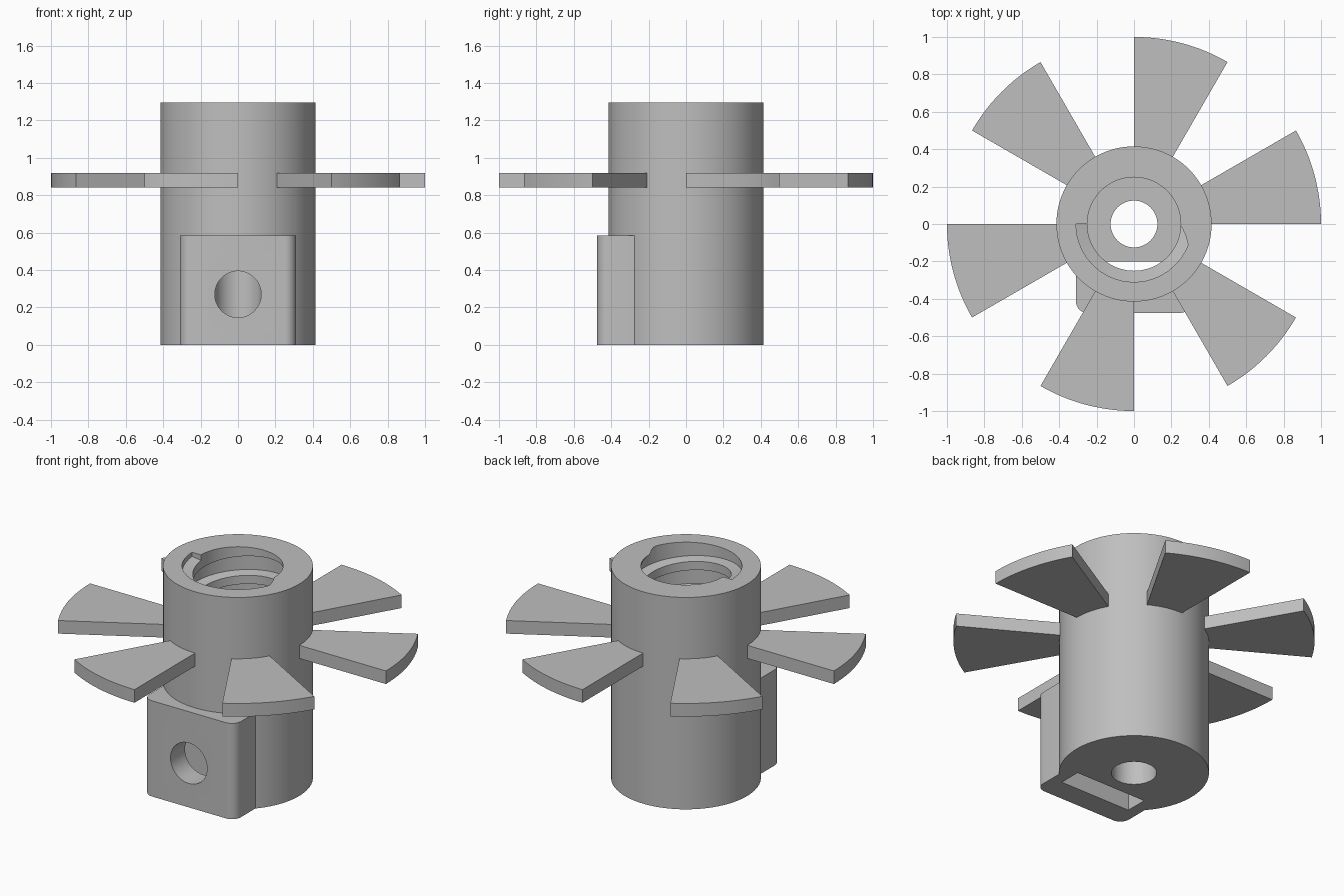
import bpy, bmesh, math
from math import cos, sin, pi, radians

if "Cube" in bpy.data.objects:
    bpy.data.objects.remove(bpy.data.objects["Cube"], do_unlink=True)

HEIGHT = 1.295
HUB_R = 0.415
BORE_R = 0.25
GROOVE_R = 0.31
SHAFT_R = 0.125
FLOOR = 0.48
PITCH = 0.17

grey = bpy.data.materials.new("plain grey")
grey.use_nodes = True
colour = (0.52, 0.52, 0.52, 1)
grey.diffuse_color = colour
grey.node_tree.nodes["Principled BSDF"].inputs["Base Color"].default_value = colour


def make(name, bm):
    """Turn a bmesh into a grey object."""
    bmesh.ops.recalc_face_normals(bm, faces=bm.faces[:])
    mesh = bpy.data.meshes.new(name)
    bm.to_mesh(mesh)
    bm.free()
    obj = bpy.data.objects.new(name, mesh)
    bpy.context.collection.objects.link(obj)
    mesh.materials.append(grey)
    return obj


def prism(name, outline, z0, z1):
    """Extrude a flat xy outline from z0 to z1."""
    bm = bmesh.new()
    face = bm.faces.new([bm.verts.new((x, y, z0)) for x, y in outline])
    new = bmesh.ops.extrude_face_region(bm, geom=[face])["geom"]
    top = [v for v in new if isinstance(v, bmesh.types.BMVert)]
    bmesh.ops.translate(bm, verts=top, vec=(0, 0, z1 - z0))
    return make(name, bm)


def arc(r, a0, a1, n, cx=0, cy=0):
    angles = [radians(a0 + (a1 - a0) * i / n) for i in range(n + 1)]
    return [(cx + r * cos(a), cy + r * sin(a)) for a in angles]


def cylinder(name, r, z0, z1, n=96):
    return prism(name, arc(r, 0, 360, n)[:-1], z0, z1)


def rectangle(name, x, y0, y1, z0, z1):
    return prism(name, [(-x, y0), (x, y0), (x, y1), (-x, y1)], z0, z1)


def thread_cutter(name, bottom, end_turn_z, steps=60):
    """Helical trapezoid bar that rises clockwise and ends on the -x side."""
    bm = bmesh.new()
    profile = [(BORE_R - 0.02, -0.062), (GROOVE_R, -0.05),
               (GROOVE_R, 0.05), (BORE_R - 0.02, 0.062)]
    count = int((end_turn_z - bottom) / PITCH * steps)
    rings = []
    for i in range(count + 1):
        a = pi + 2 * pi * i / steps
        z = end_turn_z - PITCH * i / steps
        rings.append([bm.verts.new((r * cos(a), r * sin(a), z + dz)) for r, dz in profile])
    for p, q in zip(rings, rings[1:]):
        for k in range(4):
            m = (k + 1) % 4
            bm.faces.new((p[k], p[m], q[m], q[k]))
    bm.faces.new(rings[0])
    bm.faces.new(rings[-1])
    bmesh.ops.triangulate(bm, faces=bm.faces[:])
    return make(name, bm)


def combine(target, other, operation):
    mod = target.modifiers.new("combine", "BOOLEAN")
    mod.operation = operation
    mod.solver = "EXACT"
    mod.object = other
    bpy.context.view_layer.objects.active = target
    bpy.ops.object.modifier_apply(modifier=mod.name)
    bpy.data.objects.remove(other, do_unlink=True)


def smooth(obj):
    bpy.ops.object.select_all(action="DESELECT")
    obj.select_set(True)
    bpy.context.view_layer.objects.active = obj
    bpy.ops.object.shade_smooth_by_angle(angle=radians(30))


# Hub with the rounded clamp block on its front
hub = cylinder("hub", HUB_R, 0, HEIGHT)
block = [(0.31, -0.25), (-0.31, -0.25)]
block += arc(0.06, 180, 270, 8, -0.25, -0.415) + arc(0.06, 270, 360, 8, 0.25, -0.415)
combine(hub, prism("clamp_block", block, 0, 0.585), "UNION")

# Threaded bore, shaft hole and nut slot
combine(hub, cylinder("bore", BORE_R, FLOOR, HEIGHT + 0.1), "DIFFERENCE")
combine(hub, thread_cutter("thread", 0.56, HEIGHT + 0.025), "DIFFERENCE")
combine(hub, cylinder("shaft_hole", SHAFT_R, -0.1, FLOOR + 0.05, 64), "DIFFERENCE")
combine(hub, rectangle("nut_slot", 0.24, -0.335, -0.2, -0.1, 0.51), "DIFFERENCE")

# Screw hole from the front of the block into the shaft hole
screw = cylinder("screw_hole", SHAFT_R - 0.001, 0, 0.6, 64)
screw.rotation_euler.x = pi / 2
screw.location.z = 0.27
bpy.context.view_layer.update()
combine(hub, screw, "DIFFERENCE")
smooth(hub)

# Six flat fan blades
for i in range(6):
    start = 60 * i
    outline = arc(1.0, start, start + 30, 12) + arc(HUB_R - 0.02, start + 30, start, 6)
    smooth(prism(f"blade_{i + 1}", outline, 0.84, 0.92))
